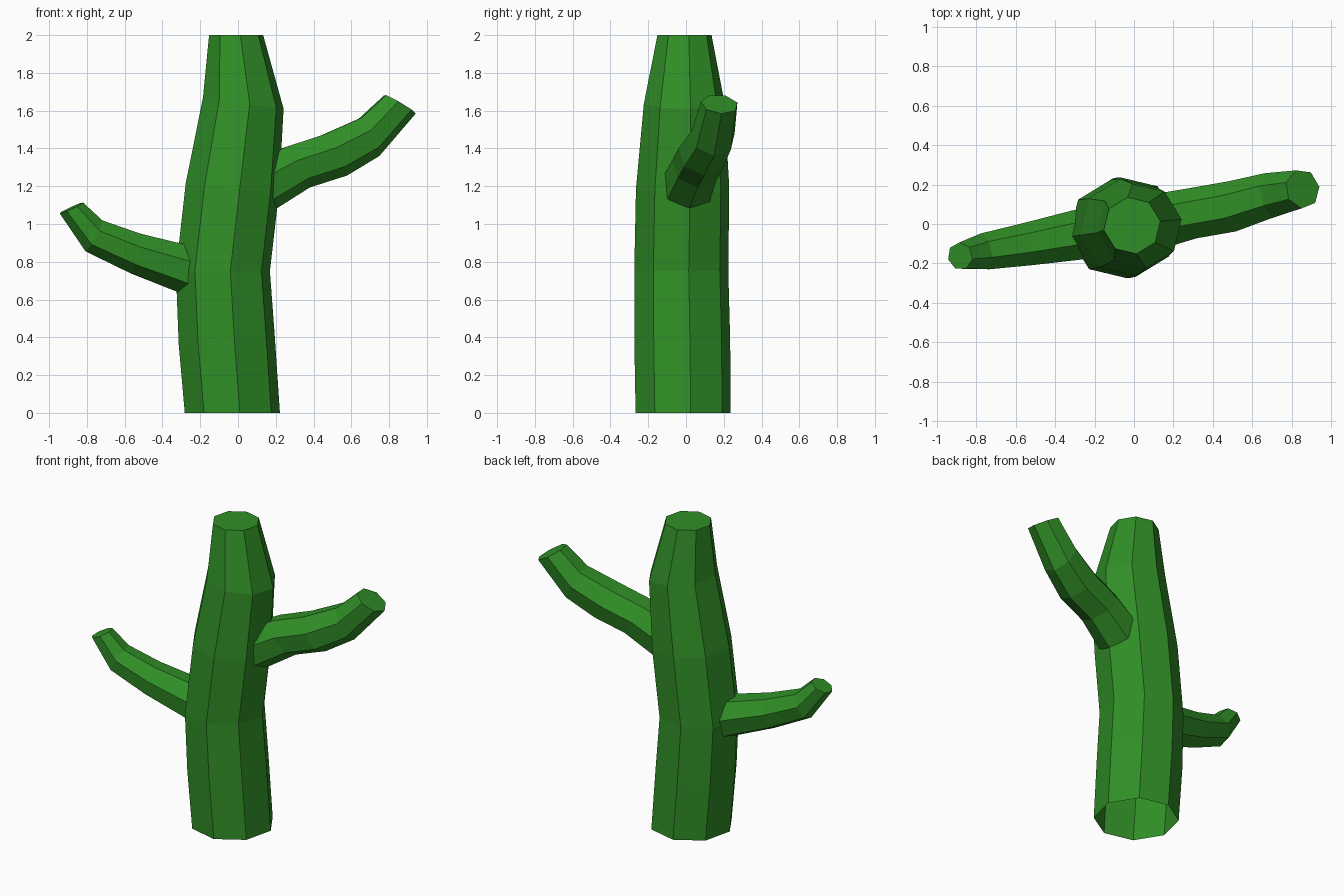
import bpy, bmesh
from math import cos, sin, radians, tau
from mathutils import Vector

cube = bpy.data.objects.get("Cube")
if cube:
    bpy.data.objects.remove(cube)

# One flat green for trunk and branches
green = bpy.data.materials.new("leaf_green")
green.use_nodes = True
color = (0.03, 0.275, 0.02, 1)
green.diffuse_color = color
green.node_tree.nodes["Principled BSDF"].inputs["Base Color"].default_value = color


def skin(name, rings):
    """Join rings of points into a tube, open at the start and capped at the end."""
    bm = bmesh.new()
    loops = [[bm.verts.new(p) for p in ring] for ring in rings]
    n = len(loops[0])
    for low, high in zip(loops, loops[1:]):
        for i in range(n):
            j = (i + 1) % n
            bm.faces.new((low[i], low[j], high[j], high[i]))
    bm.faces.new(loops[-1])
    bmesh.ops.recalc_face_normals(bm, faces=bm.faces)
    mesh = bpy.data.meshes.new(name)
    bm.to_mesh(mesh)
    bm.free()
    mesh.materials.append(green)
    obj = bpy.data.objects.new(name, mesh)
    bpy.context.collection.objects.link(obj)


def trunk_ring(x, y, z, r, slope):
    """Horizontal octagon, tipped sideways by slope."""
    angles = [radians(9) + tau * i / 8 for i in range(8)]
    return [(x + r * cos(a), y + r * sin(a), z + slope * r * cos(a)) for a in angles]


def branch_ring(x, y, z, r, pitch, side, sides=7):
    """Upright polygon whose axis points outward to one side and up by pitch."""
    p = radians(pitch)
    axis = Vector((side * cos(p), side * 0.2 * cos(p), sin(p))).normalized()
    across = axis.cross(Vector((0, 0, 1))).normalized() * side
    up = Vector((-axis.x, -axis.y, 0)) * axis.z + Vector((0, 0, 1 - axis.z ** 2))
    up.normalize()
    angles = [radians(22) + tau * i / sides for i in range(sides)]
    return [Vector((x, y, z)) + r * (cos(a) * up + sin(a) * across) for a in angles]


# Gently bent trunk: x, y, z, radius, slope
trunk = [
    (-0.03, -0.015, 0, 0.255, 0),
    (-0.06, -0.02, 0.39, 0.257, 0.11),
    (-0.08, -0.025, 0.75, 0.252, 0),
    (-0.03, -0.018, 1.19, 0.25, -0.1),
    (0.028, -0.01, 1.64, 0.216, -0.14),
    (-0.01, -0.008, 2, 0.145, 0),
]
skin("trunk", [trunk_ring(*ring) for ring in trunk])

# Branches: x, y, z, radius, pitch
left_branch = [
    (0.12, 0.01, 1.2, 0.145, 35),
    (0.31, 0.055, 1.305, 0.132, 33),
    (0.51, 0.09, 1.37, 0.132, 31),
    (0.695, 0.145, 1.465, 0.118, 27),
    (0.855, 0.178, 1.635, 0.1, 60),
]
right_branch = [
    (-0.21, -0.045, 0.735, 0.135, 20),
    (-0.3, -0.06, 0.77, 0.13, 15),
    (-0.545, -0.105, 0.847, 0.112, 12),
    (-0.765, -0.142, 0.94, 0.096, 28),
    (-0.882, -0.163, 1.085, 0.07, 65),
]
skin("left_branch", [branch_ring(*ring, 1) for ring in left_branch])
skin("right_branch", [branch_ring(*ring, -1) for ring in right_branch])
